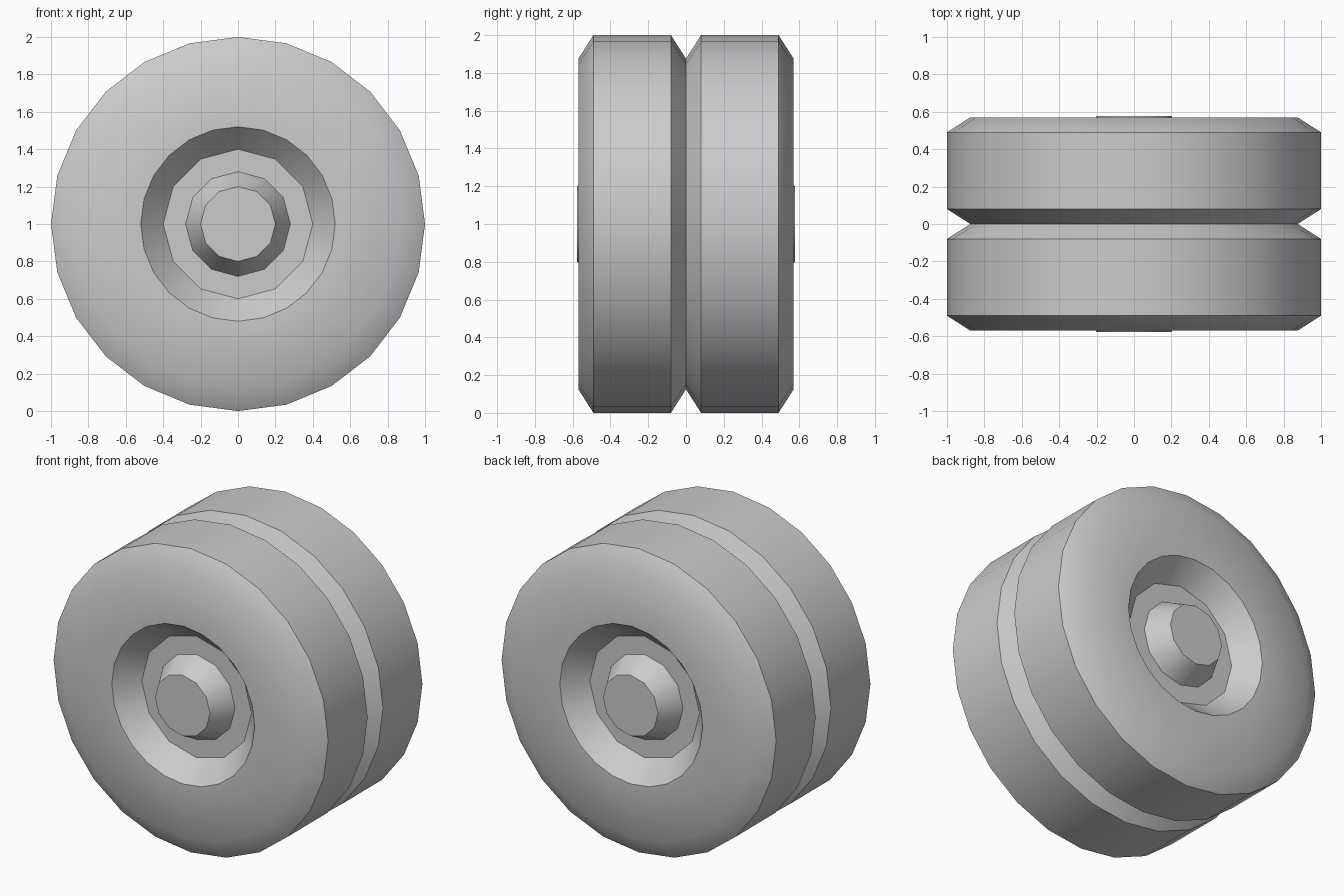
import bpy, bmesh
from math import sin, cos, pi, radians

if "Cube" in bpy.data.objects:
    bpy.data.objects.remove(bpy.data.objects["Cube"])


def fan_faces(small, big):
    """Faces joining a ring to one with twice as many points."""
    n, out = len(small), []
    for i in range(n):
        a, b = small[i], small[(i + 1) % n]
        p, q, r = big[2 * i], big[2 * i + 1], big[(2 * i + 2) % (2 * n)]
        out += [(a, q, p), (a, b, q), (b, r, q)]
    return out


def revolve(name, profile, cap_start=False, cap_end=False):
    """Spin a (radius, y, sides) profile about the axle line at z = 1."""
    bm = bmesh.new()
    rings = [[bm.verts.new((r * sin(2 * pi * i / n), y, 1 + r * cos(2 * pi * i / n)))
              for i in range(n)] for r, y, n in profile]
    for a, b in zip(rings, rings[1:]):
        if len(a) == len(b):
            n = len(a)
            for i in range(n):
                j = (i + 1) % n
                bm.faces.new((a[i], a[j], b[j], b[i]))
        elif len(a) < len(b):
            for f in fan_faces(a, b):
                bm.faces.new(f)
        else:
            for f in fan_faces(b, a):
                bm.faces.new(f[::-1])
    if cap_start:
        bm.faces.new(rings[0][::-1])
    if cap_end:
        bm.faces.new(rings[-1])
    mesh = bpy.data.meshes.new(name)
    bm.to_mesh(mesh)
    bm.free()
    ob = bpy.data.objects.new(name, mesh)
    bpy.context.collection.objects.link(ob)
    bpy.ops.object.select_all(action='DESELECT')
    ob.select_set(True)
    bpy.context.view_layer.objects.active = ob
    bpy.ops.object.shade_smooth_by_angle(angle=radians(40))
    return ob


def mirrored(profile):
    return [(r, -y, n) for r, y, n in reversed(profile)]


# Twin tyres: sloped rim well, side wall, bevel, tread, centre groove
front_tyre = [(0.40, -0.43, 12), (0.52, -0.57, 24), (0.875, -0.57, 24),
              (1.0, -0.49, 24), (1.0, -0.08, 24)]
revolve("twin_tyre", front_tyre + [(0.875, 0.0, 24)] + mirrored(front_tyre))

# Hubs: tapered boss on a flat wheel disc, one on each side
front_hub = [(0.20, -0.577, 12), (0.28, -0.43, 12), (0.40, -0.43, 12)]
revolve("front_hub", front_hub, cap_start=True)
revolve("back_hub", mirrored(front_hub), cap_end=True)
